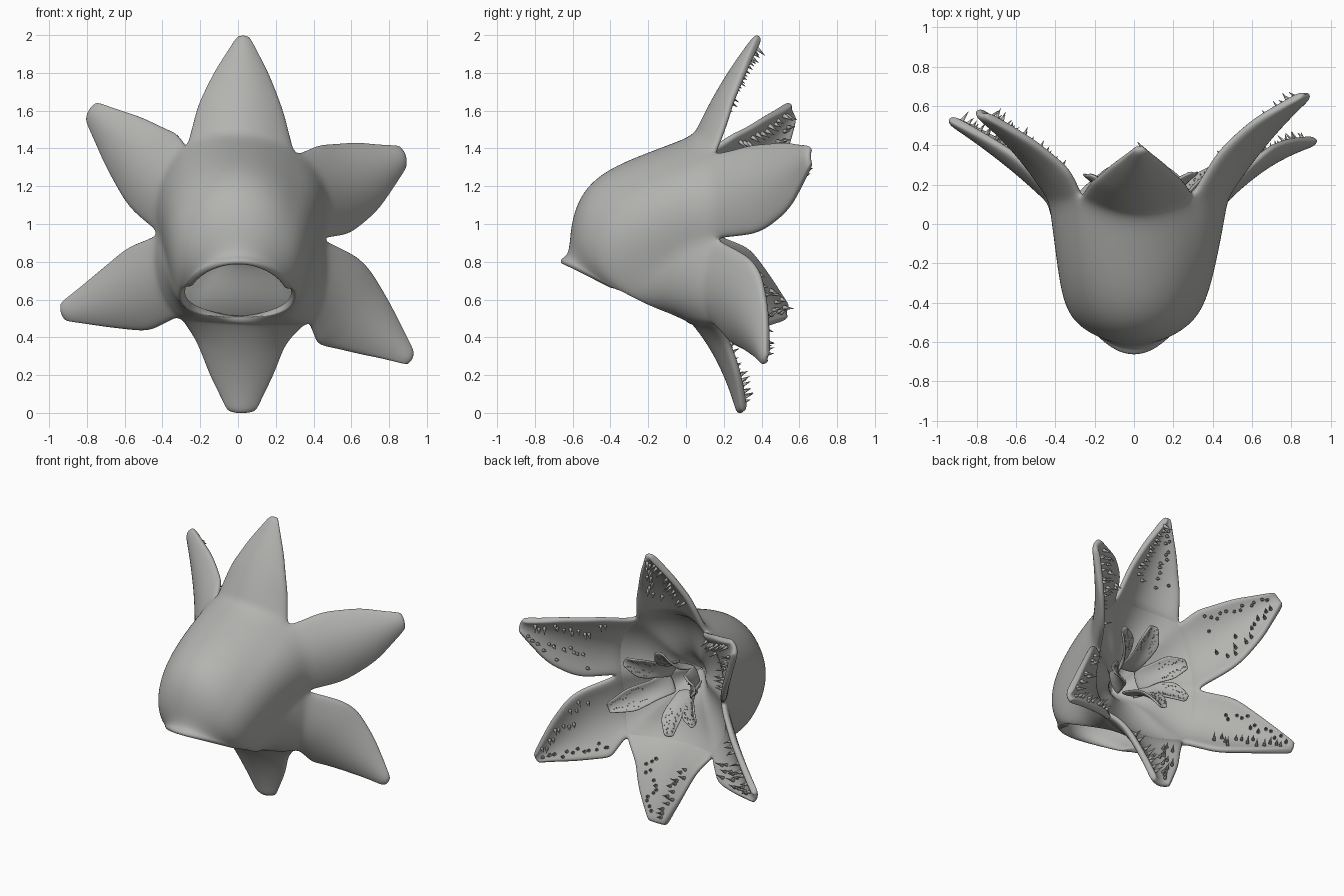
import bpy, bmesh, math, random
from mathutils import Vector as V

random.seed(4)
cube = bpy.data.objects.get("Cube")
if cube:
    bpy.data.objects.remove(cube)

skin = bpy.data.materials.new("grey_skin")
skin.use_nodes = True
GREY = (0.45, 0.45, 0.435, 1)
skin.diffuse_color = GREY
skin.node_tree.nodes["Principled BSDF"].inputs["Base Color"].default_value = GREY

COLS, ROWS = 8, 10
CENTRE = V((0.02, 0.12, 0.94))


def add_grid(bm, rows, closed=False):
    """Skin a list of point rows with quads."""
    grid = [[bm.verts.new(p) for p in row] for row in rows]
    for r0, r1 in zip(grid, grid[1:]):
        n = len(r0)
        for i in range(n if closed else n - 1):
            j = (i + 1) % n
            bm.faces.new((r0[i], r0[j], r1[j], r1[i]))


def finish(bm, name, thickness=0, subdiv=0):
    """Turn a bmesh into a smooth object with the shared skin."""
    mesh = bpy.data.meshes.new(name)
    bm.to_mesh(mesh)
    bm.free()
    obj = bpy.data.objects.new(name, mesh)
    bpy.context.collection.objects.link(obj)
    mesh.materials.append(skin)
    mesh.polygons.foreach_set("use_smooth", [True] * len(mesh.polygons))
    if thickness:
        mod = obj.modifiers.new("thickness", "SOLIDIFY")
        mod.thickness = thickness
        mod.offset = -1
    if subdiv:
        mod = obj.modifiers.new("smooth", "SUBSURF")
        mod.levels = mod.render_levels = subdiv
    return obj


class Petal:
    """Cupped leaf from root corners a, b through a curved midline to the tip."""

    def __init__(self, a, b, root, ctrl, tip, widths):
        self.root, self.ctrl, self.tip = V(root), V(ctrl), V(tip)
        a, b = V(a), V(b)
        side = (b - a) / 2
        self.widths = [side.length] + widths
        self.side0 = side.normalized()
        axis = (self.tip - self.root).normalized()
        self.side1 = (side - axis * side.dot(axis)).normalized()
        self.cup0 = (a + b) / 2 - self.root
        n = axis.cross(self.side1)
        self.normal = n if n.dot(V((0, 1, 0)) + (CENTRE - self.root)) > 0 else -n

    def point(self, s, t):
        mid = self.root * (1 - t) ** 2 + self.ctrl * 2 * t * (1 - t) + self.tip * t * t
        k = min(int(t * 3), 2)
        f = t * 3 - k
        w = self.widths[k] * (1 - f) + self.widths[k + 1] * f
        m = min(1, 2.5 * t)
        side = self.side0.lerp(self.side1, m).normalized()
        cup = self.cup0.lerp(self.normal * w * 0.35, m)
        return mid + side * s * w + cup * s * s

    def rows(self):
        return [[self.point(2 * c / COLS - 1, r / ROWS) for c in range(COLS + 1)]
                for r in range(ROWS + 1)]

    def face_out(self, s, t):
        d = 0.02
        n = (self.point(s + d, t) - self.point(s - d, t)).cross(
            self.point(s, t + d) - self.point(s, t - d)).normalized()
        return n if n.dot(self.normal) > 0 else -n


def add_spikes(bm, petal, count, spots, length, radius, lift):
    """Scatter small cones over the inner face of a petal."""
    for i in range(count):
        t = spots[0] + (spots[1] - spots[0]) * (i + random.random()) / count
        s = random.uniform(0.25, 0.8) * (1 if i % 2 else -1)
        n = petal.face_out(s, t)
        size = length * random.uniform(0.75, 1.25)
        mat = n.to_track_quat("Z", "Y").to_matrix().to_4x4()
        mat.translation = petal.point(s, t) + n * (lift + size / 2 - 0.004)
        bmesh.ops.create_cone(bm, cap_ends=True, segments=6, radius1=radius,
                              radius2=0.001, depth=size, matrix=mat)


# Notches between neighbouring petals, clockwise from the upper right of the front
notch = [(0.31, 0.14, 1.38), (0.46, 0.15, 0.92), (0.38, 0.14, 0.47),
         (-0.32, 0.12, 0.5), (-0.43, 0.15, 0.95), (-0.28, 0.13, 1.42)]
# Root, control point, tip and half widths of each large petal
leaves = [
    ((0.01, 0.04, 1.47), (0.02, 0.17, 1.76), (0.03, 0.37, 2.01), [0.24, 0.15, 0.03]),
    ((0.46, 0.12, 1.18), (0.64, 0.41, 1.2), (0.9, 0.64, 1.37), [0.26, 0.2, 0.06]),
    ((0.46, 0.1, 0.66), (0.66, 0.31, 0.54), (0.93, 0.4, 0.28), [0.27, 0.17, 0.04]),
    ((0.02, 0.03, 0.47), (0.02, 0.19, 0.28), (0.02, 0.27, -0.01), [0.25, 0.18, 0.08]),
    ((-0.43, 0.1, 0.7), (-0.66, 0.32, 0.61), (-0.95, 0.51, 0.53), [0.24, 0.15, 0.05]),
    ((-0.41, 0.1, 1.2), (-0.56, 0.35, 1.34), (-0.8, 0.54, 1.61), [0.25, 0.18, 0.06])]
petals = [Petal(notch[i - 1], notch[i], *leaf) for i, leaf in enumerate(leaves)]
rim = [p for petal in petals for p in petal.rows()[0][:-1]]


def body_column(p3):
    """Curve from the neck opening, over the skull, to a point on the rim."""
    d = V((p3.x, 0, p3.z - 0.93)).normalized()
    s, up = d.z, max(0, d.z)
    p0 = V((0.3 * d.x, -0.31 - 0.31 * s, 0.62 + 0.16 * s + 0.05 * s * s))
    p1 = p0 + d * (0.06 + (0.4 * s * s if s > 0 else 0.04 * s))
    p2 = p3 + V((-0.1 * p3.x, -0.22 - (0.23 if s > 0 else 0.2) * s, -0.18 * up * up))
    lip = p0 + V((0, -0.05, -0.01)) * up ** 3
    curve = [p0 * (1 - t) ** 3 + p1 * 3 * t * (1 - t) ** 2 + p2 * 3 * t * t * (1 - t) + p3 * t ** 3
             for t in (i / ROWS for i in range(ROWS + 1))]
    return [lip] + curve


# Hollow skull and six petals as one skin
bm = bmesh.new()
add_grid(bm, list(zip(*[body_column(p) for p in rim])), closed=True)
for petal in petals:
    add_grid(bm, petal.rows())
bmesh.ops.remove_doubles(bm, verts=bm.verts, dist=0.0005)
bmesh.ops.recalc_face_normals(bm, faces=bm.faces)
rear = min(bm.faces, key=lambda f: f.calc_center_median().y + (f.calc_center_median().z < 1))
if rear.normal.y > 0:
    bmesh.ops.reverse_faces(bm, faces=bm.faces)
finish(bm, "head_and_petals", 0.045, 2)

# Throat funnel closing the inside of the mouth
bm = bmesh.new()
profile = [(0.96, 0.01), (0.8, -0.06), (0.6, -0.11), (0.4, -0.15), (0.25, -0.2), (0.12, -0.28), (0.01, -0.31)]
rows = []
for scale, depth in profile:
    rows.append([V((CENTRE.x + (p.x - CENTRE.x) * scale,
                    (p.y + 0.02) * scale + 0.1 * (1 - scale) + depth,
                    CENTRE.z + (p.z - CENTRE.z) * scale)) for p in rim])
add_grid(bm, rows, closed=True)
bmesh.ops.recalc_face_normals(bm, faces=bm.faces)
finish(bm, "throat", 0, 1)

# Small inner petals around the throat
tips = [(0.04, 0.25, 1.23), (0.32, 0.26, 1.1), (0.43, 0.29, 0.73),
        (-0.04, 0.25, 0.63), (-0.25, 0.25, 0.77), (-0.25, 0.25, 1.04)]
inner = []
for tip in tips:
    d = V(tip) - CENTRE
    d.y = 0
    side = d.normalized().cross(V((0, 1, 0))) * 0.08
    root = CENTRE + d * 0.3 + V((0, -0.18, 0))
    ctrl = CENTRE + d * 0.5 + V((0, 0.05, 0))
    lift = V((0, 0.02, 0))
    inner.append(Petal(root - side + lift, root + side + lift, root, ctrl, tip, [0.07, 0.085, 0.035]))
bm = bmesh.new()
for petal in inner:
    add_grid(bm, petal.rows())
finish(bm, "inner_petals", 0.015, 1).modifiers["thickness"].offset = 0

# Teeth on the large petals and studs on the small ones
bm = bmesh.new()
for petal in petals:
    add_spikes(bm, petal, 26, (0.25, 0.92), 0.06, 0.014, 0.042)
finish(bm, "teeth")
bm = bmesh.new()
for petal in inner:
    add_spikes(bm, petal, 28, (0.45, 0.95), 0.012, 0.005, 0.007)
finish(bm, "studs")
